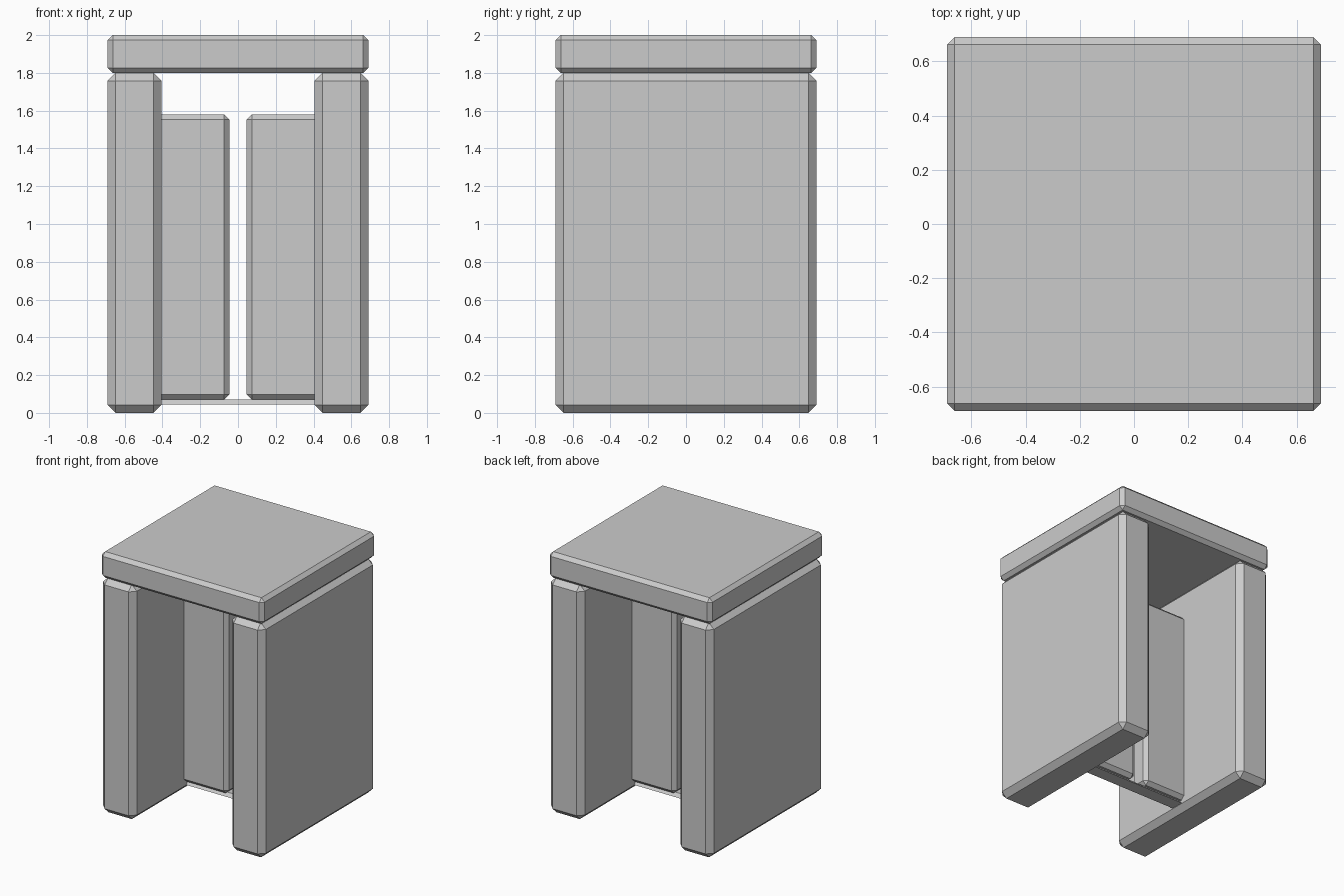
import bpy

if "Cube" in bpy.data.objects:
    bpy.data.objects.remove(bpy.data.objects["Cube"])


def block(name, lo, hi, chamfer):
    """Box between two corners with a single flat chamfer on every edge."""
    size = [b - a for a, b in zip(lo, hi)]
    centre = [(a + b) / 2 for a, b in zip(lo, hi)]
    bpy.ops.mesh.primitive_cube_add(size=1, location=centre)
    ob = bpy.context.object
    ob.name = name
    ob.scale = size
    bpy.ops.object.transform_apply(location=False, rotation=False, scale=True)
    mod = ob.modifiers.new("chamfer", 'BEVEL')
    mod.width = chamfer
    mod.segments = 1
    mod.limit_method = 'NONE'
    return ob


# Lid slab
block("top_slab", (-0.69, -0.69, 1.80), (0.69, 0.69, 2.0), 0.027)

# Mirrored side walls and saloon door leaves
for side, s in (("left", -1), ("right", 1)):
    x0, x1 = sorted((s * 0.405, s * 0.69))
    block(side + "_wall", (x0, -0.69, 0), (x1, 0.69, 1.80), 0.042)
    x0, x1 = sorted((s * 0.045, s * 0.44))
    block(side + "_door", (x0, -0.074, 0.07), (x1, 0.074, 1.58), 0.028)

# Thin threshold strip with sloped edges, spanning between the walls
profile = [(-0.05, 0.045), (0.05, 0.045), (0.028, 0.071), (-0.028, 0.071)]
verts = [(x, y, z) for x in (-0.43, 0.43) for y, z in profile]
faces = [(3, 2, 1, 0), (4, 5, 6, 7)]
faces += [(i, (i + 1) % 4, (i + 1) % 4 + 4, i + 4) for i in range(4)]
mesh = bpy.data.meshes.new("threshold")
mesh.from_pydata(verts, [], [f[::-1] if len(set(v // 4 for v in f)) > 1 else f for f in faces])
import bmesh
bm = bmesh.new()
bm.from_mesh(mesh)
bmesh.ops.recalc_face_normals(bm, faces=bm.faces)
bm.to_mesh(mesh)
bm.free()
bpy.context.collection.objects.link(bpy.data.objects.new("threshold", mesh))
